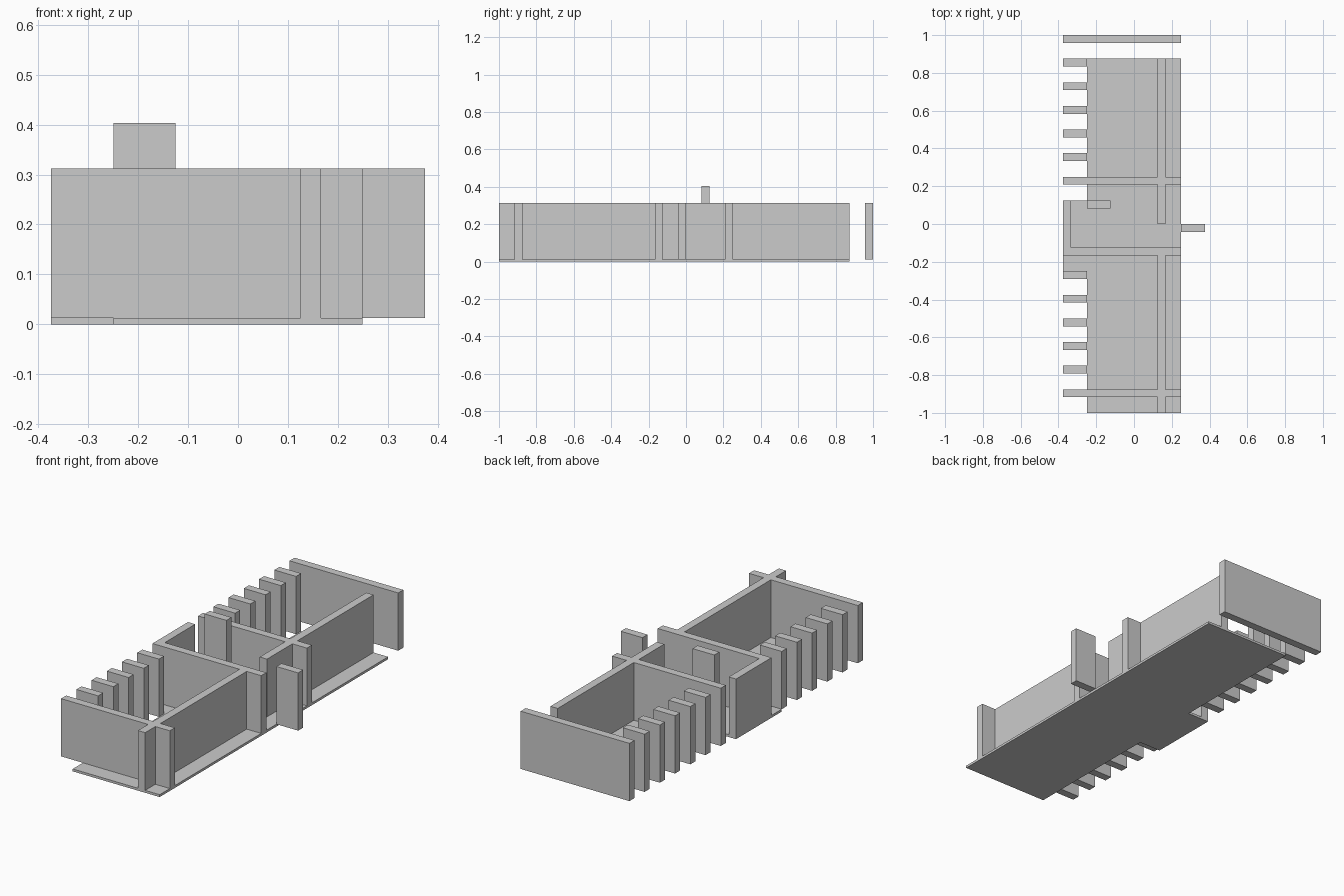
import bpy, bmesh

if "Cube" in bpy.data.objects:
    bpy.data.objects.remove(bpy.data.objects["Cube"])

T = 1 / 24          # wall thickness
FLOOR = 0.0125      # floor slab top
TOP = 0.3125        # wall top


def prism(name, outline, z0=FLOOR, z1=TOP):
    """Extrude a flat plan outline from z0 to z1."""
    bm = bmesh.new()
    face = bm.faces.new([bm.verts.new((x, y, z0)) for x, y in outline])
    out = bmesh.ops.extrude_face_region(bm, geom=[face])
    verts = [v for v in out["geom"] if isinstance(v, bmesh.types.BMVert)]
    bmesh.ops.translate(bm, verts=verts, vec=(0, 0, z1 - z0))
    bmesh.ops.recalc_face_normals(bm, faces=bm.faces)
    mesh = bpy.data.meshes.new(name)
    bm.to_mesh(mesh)
    bm.free()
    obj = bpy.data.objects.new(name, mesh)
    bpy.context.collection.objects.link(obj)
    return obj


def block(name, x0, x1, y0, y1, z0=FLOOR, z1=TOP):
    return prism(name, [(x0, y0), (x1, y0), (x1, y1), (x0, y1)], z0, z1)


L, R = -0.375, 0.25             # extent of the cross walls
A, B = 0.125, 0.125 + T         # faces of the corridor wall

# Floor slab with a side landing
prism("floor", [(-0.25, -1), (R, -1), (R, 0.875), (-0.25, 0.875),
                (-0.25, 0.125), (L, 0.125), (L, -0.25), (-0.25, -0.25)], 0, FLOOR)

# Front rooms: corridor wall, two cross walls and the landing's outer wall
y1, y2 = -0.875, -0.125
prism("front_walls", [
    (A, -1), (B, -1), (B, y1 - T), (R, y1 - T), (R, y1), (B, y1),
    (B, y2 - T), (R, y2 - T), (R, y2), (L + T, y2), (L + T, 0.125), (L, 0.125),
    (L, y2 - T), (A, y2 - T), (A, y1), (L, y1), (L, y1 - T), (A, y1 - T)])

# Back rooms: corridor wall crossed by one wall
y3 = 0.25
prism("back_walls", [
    (A, 0), (B, 0), (B, y3 - T), (R, y3 - T), (R, y3), (B, y3),
    (B, 0.875), (A, 0.875), (A, y3), (L, y3), (L, y3 - T), (A, y3 - T)])

# Detached end wall
block("end_wall", L, R, 1 - T, 1)

# Rows of balcony fins on the left
for i in range(5):
    for name, top in (("back_fin", 0.875), ("front_fin", -0.25)):
        y = top - 0.125 * i
        block(f"{name}_{i + 1}", L, -0.25, y - T, y)

# Short entrance fin on the right and the raised panel by the landing
block("entrance_fin", R, 0.375, -T, 0)
block("raised_panel", -0.25, -0.125, 0.125 - T, 0.125, 0.104, 0.404)
